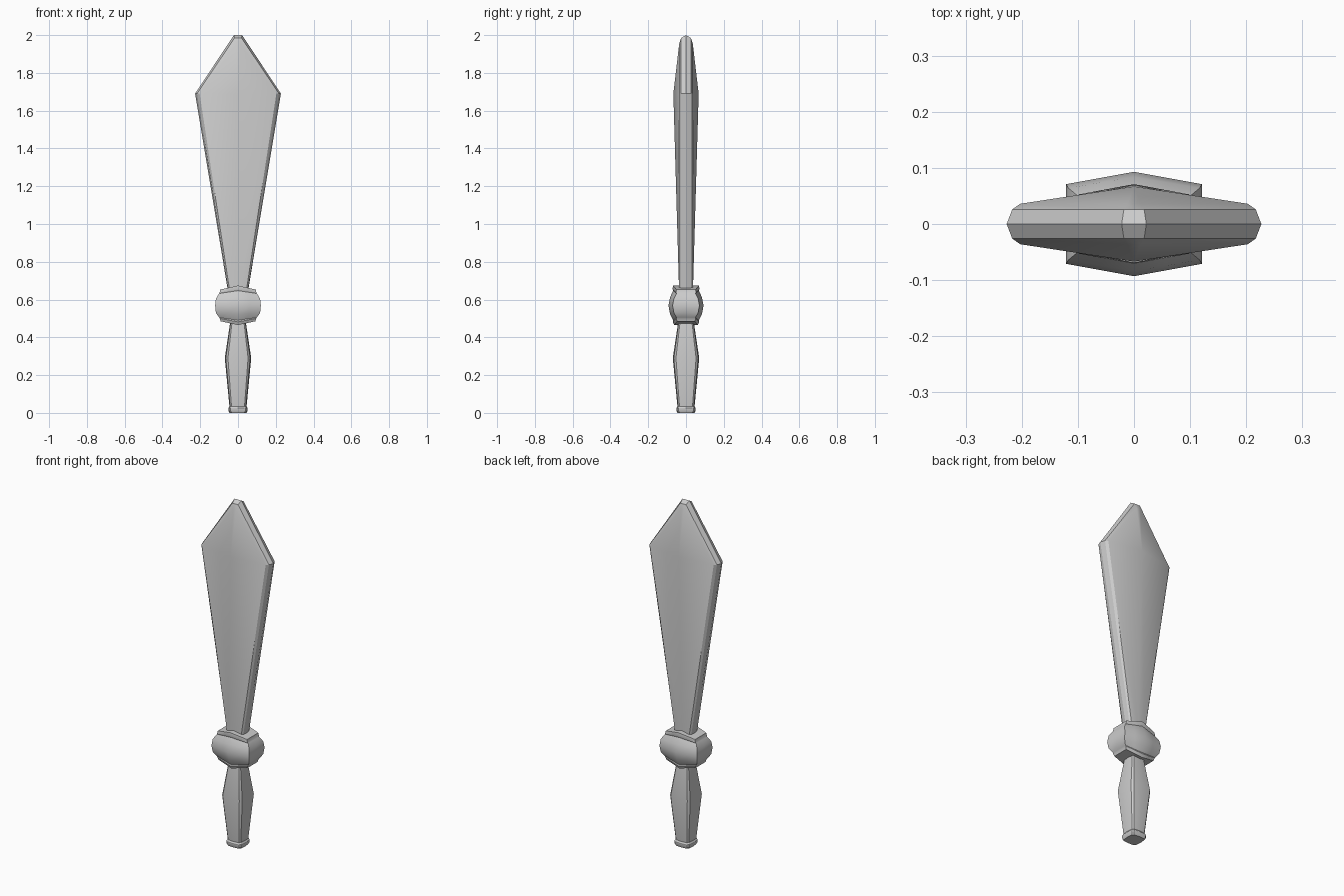
import bpy, bmesh, math

if "Cube" in bpy.data.objects:
    bpy.data.objects.remove(bpy.data.objects["Cube"])


def finish(name, bm, angle=30):
    bmesh.ops.recalc_face_normals(bm, faces=bm.faces)
    me = bpy.data.meshes.new(name)
    bm.to_mesh(me)
    bm.free()
    ob = bpy.data.objects.new(name, me)
    bpy.context.collection.objects.link(ob)
    bpy.ops.object.select_all(action='DESELECT')
    ob.select_set(True)
    bpy.context.view_layer.objects.active = ob
    bpy.ops.object.shade_smooth_by_angle(angle=math.radians(angle))
    return ob


def bridge(bm, rings):
    n = len(rings[0])
    for a, b in zip(rings, rings[1:]):
        for i in range(n):
            j = (i + 1) % n
            bm.faces.new((a[i], a[j], b[j], b[i]))


def full_ring(quarter):
    """Quarter section from +x axis to +y axis, mirrored all round."""
    half = quarter + [(-x, y) for x, y in quarter[-2::-1]]
    return half + [(x, -y) for x, y in half[-2:0:-1]]


def loft(name, levels):
    """levels: (z, quarter section, extra z on the x = 0 ridge)."""
    bm = bmesh.new()
    rings = []
    for z, quarter, peak in levels:
        w = quarter[0][0]
        rings.append([bm.verts.new((x, y, z + peak * (1 - abs(x) / w)))
                      for x, y in full_ring(quarter)])
    bridge(bm, rings)
    for r in (rings[0], rings[-1]):
        q = len(r) // 4
        bm.faces.new(r[-q:] + r[:q + 1])
        bm.faces.new(r[q:3 * q + 1])
    return finish(name, bm)


# Blade: bevelled kite outline with a raised central ridge on both faces
def blade_loop(bm, y, base, wide, tip, top):
    half = [(0, 0.62), (base, 0.62), (wide, 1.69), (tip, top), (0, top)]
    pts = half + [(-x, z) for x, z in half[-2:0:-1]]
    return [bm.verts.new((x, y, z)) for x, z in pts]


bm = bmesh.new()
inner = (0.040, 0.203, 0.012, 1.955)
middle = (0.046, 0.217, 0.018, 1.985)
outer = (0.049, 0.227, 0.022, 2.0)
loops = [blade_loop(bm, y, *s) for y, s in (
    (-0.036, inner), (-0.026, middle), (0, outer), (0.026, middle), (0.036, inner))]
bridge(bm, loops)
for r, y in ((loops[0], -0.067), (loops[-1], 0.067)):
    m = bm.verts.new((0, y, 1.69))
    bm.faces.new((r[0], r[1], r[2], m))
    bm.faces.new((m, r[2], r[3], r[4]))
    bm.faces.new((m, r[4], r[5], r[6]))
    bm.faces.new((m, r[6], r[7], r[0]))
finish("blade", bm, 25)


# Guard: bulging block with pointed front and back, chevron rims
def wedge(w, corner, ridge):
    return [(w, 0), (w, corner), (w / 2, (corner + ridge) / 2), (0, ridge)]


guard = [
    (0.485, wedge(0.092, 0.047, 0.062), -0.020),
    (0.500, wedge(0.096, 0.052, 0.070), -0.018),
    (0.505, wedge(0.100, 0.050, 0.068), -0.015),
    (0.530, wedge(0.117, 0.064, 0.084), -0.008),
    (0.568, wedge(0.121, 0.071, 0.093), 0),
    (0.605, wedge(0.117, 0.064, 0.084), 0.008),
    (0.632, wedge(0.100, 0.050, 0.068), 0.015),
    (0.637, wedge(0.097, 0.053, 0.071), 0.018),
    (0.653, wedge(0.094, 0.051, 0.069), 0.021),
]
loft("guard", guard)


# Grip and pommel: square section, slightly crowned, with cut corners
def block(r):
    return [(r, 0), (0.92 * r, 0.76 * r), (0.76 * r, 0.92 * r), (0, r)]


loft("grip", [(z, block(r), 0) for z, r in (
    (0.02, 0.044), (0.29, 0.070), (0.49, 0.040))])
loft("pommel", [(z, block(r), 0) for z, r in (
    (0.0, 0.045), (0.012, 0.051), (0.026, 0.051), (0.038, 0.043))])
